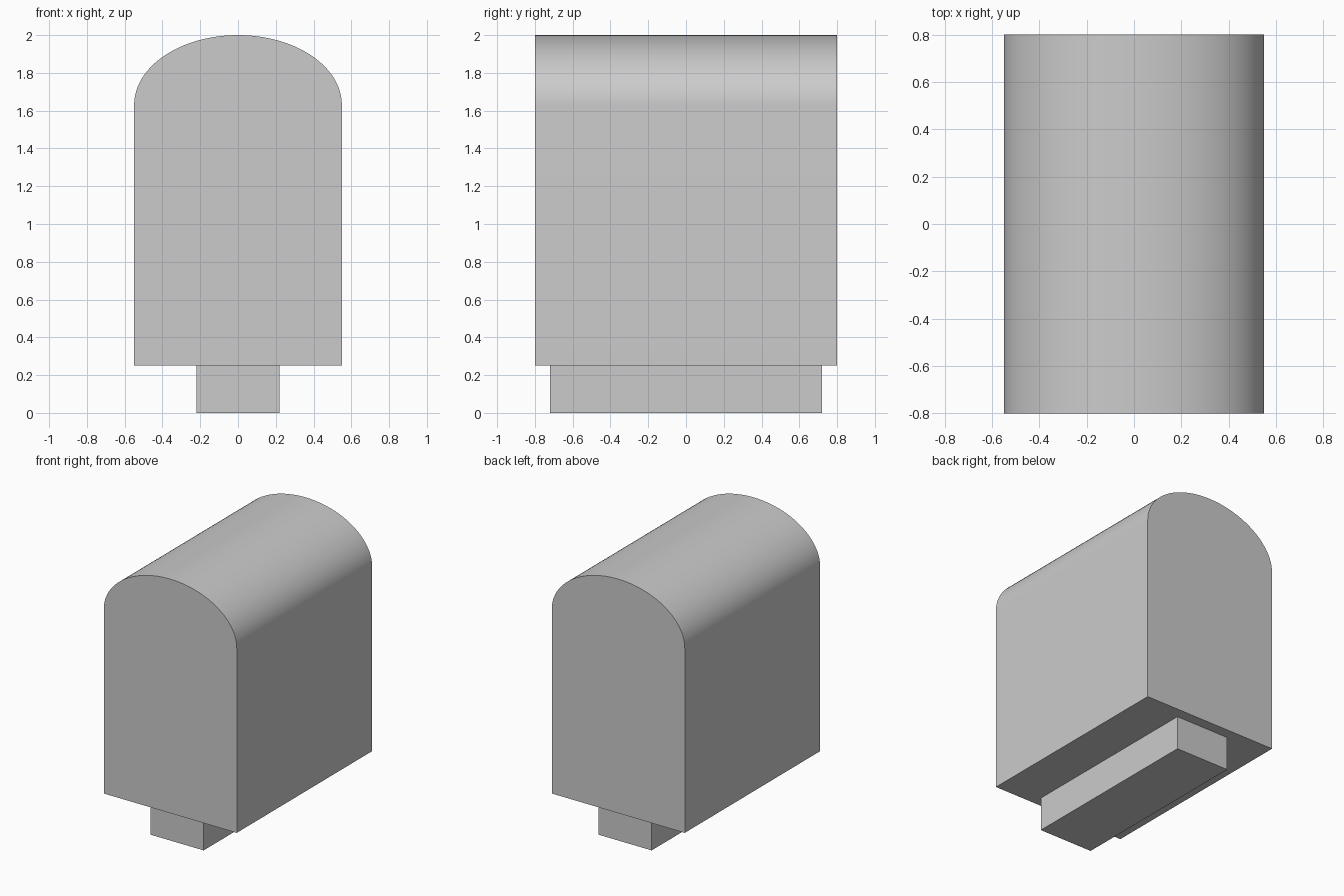
import bpy
import bmesh
from math import cos, sin, pi, radians

cube = bpy.data.objects.get("Cube")
if cube:
    bpy.data.objects.remove(cube, do_unlink=True)


def extrude_profile(name, profile, depth):
    """Extrude an x-z outline along y, centred on y = 0."""
    bm = bmesh.new()
    face = bm.faces.new([bm.verts.new((x, -depth / 2, z)) for x, z in profile])
    result = bmesh.ops.extrude_face_region(bm, geom=[face])
    moved = [v for v in result["geom"] if isinstance(v, bmesh.types.BMVert)]
    bmesh.ops.translate(bm, verts=moved, vec=(0, depth, 0))
    bmesh.ops.recalc_face_normals(bm, faces=bm.faces)
    mesh = bpy.data.meshes.new(name)
    bm.to_mesh(mesh)
    bm.free()
    obj = bpy.data.objects.new(name, mesh)
    bpy.context.collection.objects.link(obj)
    return obj


# Body: straight sides under a half-elliptical roof
half_width, base, spring, top = 0.55, 0.25, 1.63, 2.0
segments = 48
arch = [(half_width * cos(pi * i / segments),
         spring + (top - spring) * sin(pi * i / segments))
        for i in range(segments + 1)]
body = extrude_profile("arched_body", [(-half_width, base), (half_width, base)] + arch, 1.6)

# Foot: narrow plinth under the body
foot_half = 0.22
foot = extrude_profile("foot", [(-foot_half, 0), (foot_half, 0),
                                (foot_half, base), (-foot_half, base)], 1.44)

# Smooth the roof while keeping the end edges sharp
bpy.ops.object.select_all(action="DESELECT")
body.select_set(True)
bpy.context.view_layer.objects.active = body
bpy.ops.object.shade_smooth_by_angle(angle=radians(30))
